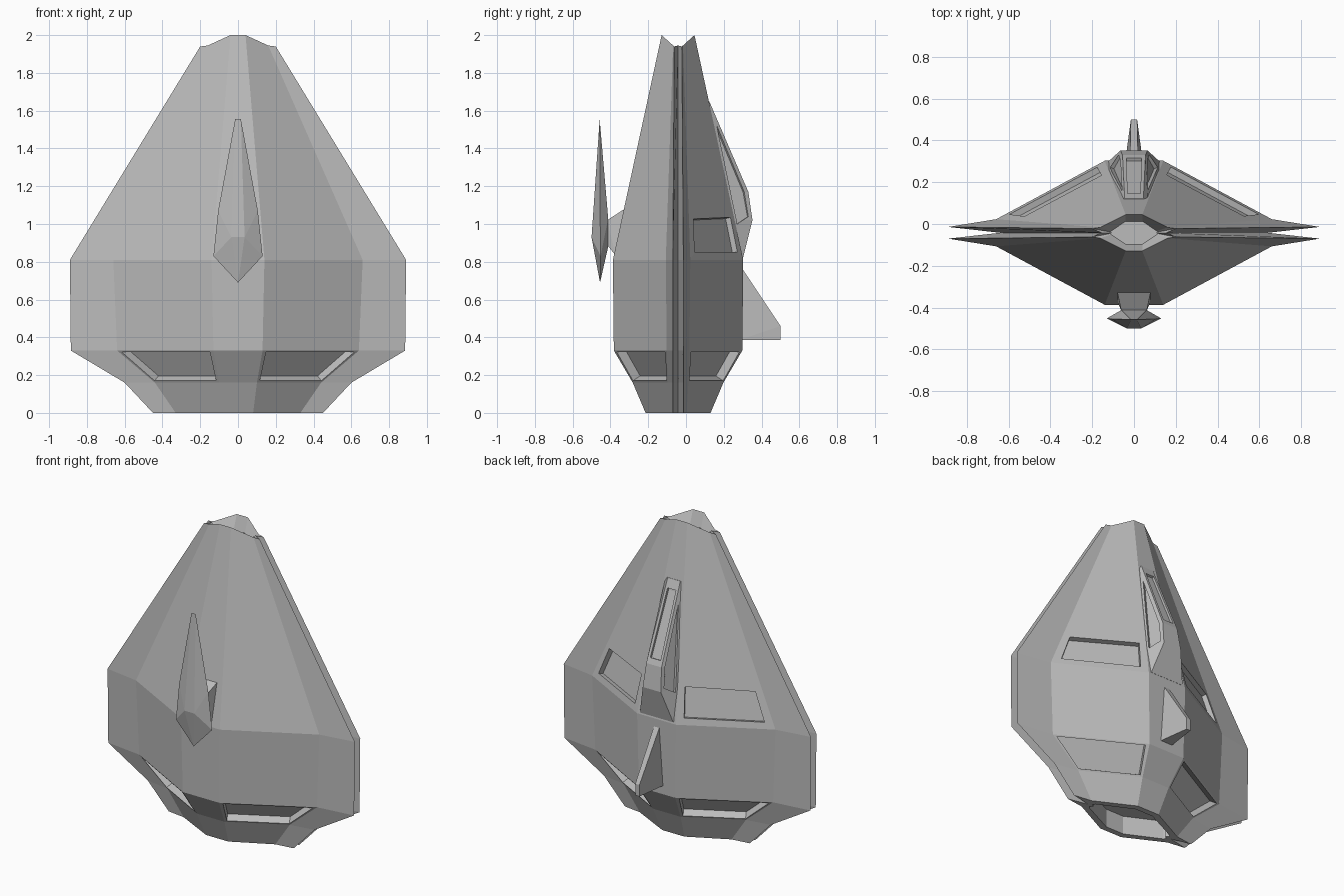
import bpy, bmesh
from mathutils import Vector
from mathutils.geometry import normal

cube = bpy.data.objects.get("Cube")
if cube:
    bpy.data.objects.remove(cube, do_unlink=True)

grey = bpy.data.materials.new("plain grey")
grey.use_nodes = True
GREY = (0.5, 0.5, 0.5, 1)
grey.diffuse_color = GREY
grey.node_tree.nodes["Principled BSDF"].inputs["Base Color"].default_value = GREY

SEAM_Y = -0.042


def finish(bm, name):
    bmesh.ops.recalc_face_normals(bm, faces=bm.faces)
    mesh = bpy.data.meshes.new(name)
    bm.to_mesh(mesh)
    bm.free()
    mesh.materials.append(grey)
    obj = bpy.data.objects.new(name, mesh)
    bpy.context.collection.objects.link(obj)
    return obj


def loft(name, rings):
    """Skin closed rings of equal length and cap both ends."""
    bm = bmesh.new()
    rows = [[bm.verts.new(p) for p in ring] for ring in rings]
    n = len(rows[0])
    for a, b in zip(rows, rows[1:]):
        for i in range(n):
            j = (i + 1) % n
            bm.faces.new((a[i], a[j], b[j], b[i]))
    bm.faces.new(rows[0])
    bm.faces.new(rows[-1])
    return finish(bm, name)


def convex(name, half):
    """Convex solid from points mirrored across x."""
    bm = bmesh.new()
    for x, y, z in half:
        for sx in ((1, -1) if x else (1,)):
            bm.verts.new((sx * x, y, z))
    bmesh.ops.convex_hull(bm, input=bm.verts)
    bmesh.ops.dissolve_limit(bm, angle_limit=0.01, verts=bm.verts, edges=bm.edges)
    return finish(bm, name)


def cut_recesses(target, panels):
    """Sink each outline (points, depth) into the target."""
    bm = bmesh.new()
    for pts, depth in panels:
        pts = [Vector(p) for p in pts]
        mid = sum(pts, Vector()) / len(pts)
        n = normal(pts)
        if n.dot(mid - Vector((0, SEAM_Y, mid.z))) < 0:
            n = -n
        top = [bm.verts.new(p + n * 0.03) for p in pts]
        low = [bm.verts.new(p - n * depth) for p in pts]
        bm.faces.new(top)
        bm.faces.new(low)
        for i in range(len(pts)):
            j = (i + 1) % len(pts)
            bm.faces.new((top[i], top[j], low[j], low[i]))
    cutter = finish(bm, target.name + "_cutter")
    cutter.hide_render = True
    cutter.hide_set(True)
    mod = target.modifiers.new("recesses", "BOOLEAN")
    mod.object = cutter
    mod.operation = "DIFFERENCE"
    mod.solver = "EXACT"
    bpy.context.view_layer.objects.active = target
    bpy.ops.object.modifier_apply(modifier=mod.name)
    bpy.data.objects.remove(cutter, do_unlink=True)


# Hull: each level is (tip, shoulder, face), each as x, offset from seam, z
def level(z, tip, shoulder, face):
    return [Vector((*p, z)) for p in (tip, shoulder, face)]


base = level(0, (.45, .028), (.33, .045), (.08, .172))
low = level(.16, (.6, .028), (.44, .055), (.10, .24))
belt = level(.33, (.885, .028), (.64, .06), (.13, .34))
waist = level(.81, (.89, .028), (.66, .065), (.14, .345))
crown = [Vector((.2, .02, 1.94)), Vector((.16, .026, 1.945)), Vector((.04, .087, 2.0))]
foot_rim = level(0, (.295, .014), (.285, .028), (.065, .135))
foot_floor = level(.12, (.295, .014), (.285, .028), (.065, .135))
crown_floor = level(1.91, (.115, .004), (.11, .008), (.04, .055))


def ring(lv):
    tip, shoulder, face = lv
    groove = Vector((shoulder.x * .97, 0, shoulder.z))
    right = [(p.x, s * p.y, p.z) for s, p in
             ((-1, face), (-1, shoulder), (-1, tip), (0, groove),
              (1, tip), (1, shoulder), (1, face))]
    pts = right + [(-x, y, z) for x, y, z in reversed(right)]
    return [(x, y + SEAM_Y, z) for x, y, z in pts]


hull = loft("hull", [ring(lv) for lv in
                     (foot_floor, foot_rim, base, low, belt, waist, crown, crown_floor)])


# Recessed hull panels
def panel(a, b, u0, u1, v0, v1, sx, sy):
    out = []
    for u, v in ((u0, v0), (u1, v0), (u1, v1), (u0, v1)):
        p = a[2].lerp(a[1], u).lerp(b[2].lerp(b[1], u), v)
        out.append((sx * p.x, sy * p.y + SEAM_Y, p.z))
    return out


panels = []
for sx in (1, -1):
    for sy in (1, -1):
        panels.append((panel(low, belt, .04, .97, .06, .95, sx, sy), .05))
    panels.append((panel(waist, crown, .08, .91, .035, .19, sx, 1), .03))
cut_recesses(hull, panels)

# Rear canopy: height, base x, base y, ridge x, ridge y
sections = [(.82, .13, .295, .12, .302), (1.02, .12, .255, .065, .352),
            (1.17, .107, .22, .055, .33), (1.65, .065, .115, .045, .123)]
canopy = loft("rear_canopy", [
    [(-bx, by - .03, z), (-bx, by, z), (-rx, ry, z), (rx, ry, z), (bx, by, z), (bx, by - .03, z)]
    for z, bx, by, rx, ry in sections])
windows = [([(-.037, .315, 1.205), (.037, .315, 1.205), (.03, .146, 1.595), (-.03, .146, 1.595)], .015)]
for s in (1, -1):
    windows.append(([(s * .065, .308, 1.17), (s * .075, .331, 1.04),
                     (s * .11, .27, 1.0), (s * .062, .161, 1.52)], .015))
cut_recesses(canopy, windows)

# Rear fin
convex("rear_fin", [(.02, .28, .79), (.045, .28, .385), (.015, .5, .46), (.015, .5, .385)])

# Front blade and the strut that holds it
convex("front_strut", [(.08, -.325, 1.08), (.08, -.37, .83),
                       (.06, -.418, 1.02), (.06, -.418, .89), (.07, -.36, 1.03)])
convex("front_blade", [(0, -.455, .69), (.13, -.452, .83), (.105, -.455, 1.07), (.015, -.457, 1.555),
                       (.035, -.5, .93), (.06, -.412, .88), (.06, -.412, 1.03)])
